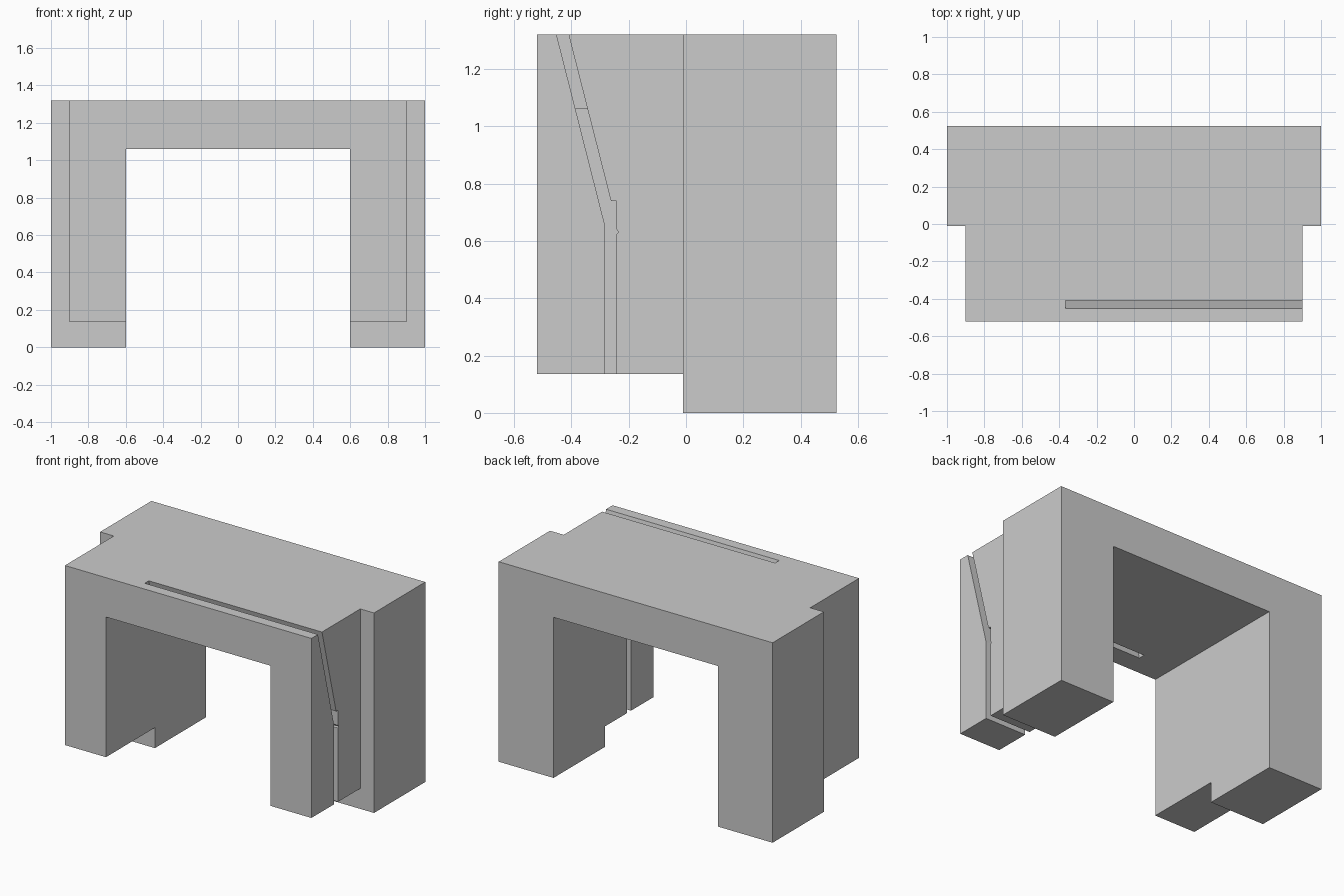
import bpy, bmesh
from mathutils import Vector

if "Cube" in bpy.data.objects:
    bpy.data.objects.remove(bpy.data.objects["Cube"])


def prism(name, points, place, depth):
    """Extrude a closed 2D profile; place maps 2D points into 3D."""
    bm = bmesh.new()
    face = bm.faces.new([bm.verts.new(place(a, b)) for a, b in points])
    moved = bmesh.ops.extrude_face_region(bm, geom=[face])["geom"]
    bmesh.ops.translate(bm, vec=Vector(depth),
                        verts=[v for v in moved if isinstance(v, bmesh.types.BMVert)])
    bmesh.ops.recalc_face_normals(bm, faces=bm.faces)
    mesh = bpy.data.meshes.new(name)
    bm.to_mesh(mesh)
    bm.free()
    obj = bpy.data.objects.new(name, mesh)
    bpy.context.collection.objects.link(obj)
    return obj


def arch(name, half_width, bottom, y0, y1):
    half = [(half_width, 1.32), (half_width, bottom), (0.6, bottom), (0.6, 1.06)]
    points = half + [(-x, z) for x, z in reversed(half)]
    return prism(name, points, lambda x, z: (x, y0, z), (0, y1 - y0, 0))


def boolean(target, tool, operation):
    mod = target.modifiers.new(operation.title(), 'BOOLEAN')
    mod.object, mod.operation, mod.solver = tool, operation, 'EXACT'
    bpy.context.view_layer.objects.active = target
    bpy.ops.object.modifier_apply(modifier=mod.name)
    bpy.data.objects.remove(tool)


# Wide rear arch joined with the narrower, raised front arch
body = arch("arch_block", 1.0, 0.0, -0.01, 0.525)
boolean(body, arch("front_arch", 0.9, 0.135, -0.52, -0.01), 'UNION')

# Bent slot through the beam and right leg, open on the right side
slot = [(-0.472, 1.40), (-0.283, 0.655), (-0.283, 0.05), (-0.242, 0.05),
        (-0.242, 0.623), (-0.235, 0.63), (-0.242, 0.64), (-0.242, 0.74),
        (-0.262, 0.74), (-0.43, 1.40)]
cutter = prism("slot_cutter", slot, lambda y, z: (-0.365, y, z), (1.4, 0, 0))
cutter.hide_render = True
boolean(body, cutter, 'DIFFERENCE')
